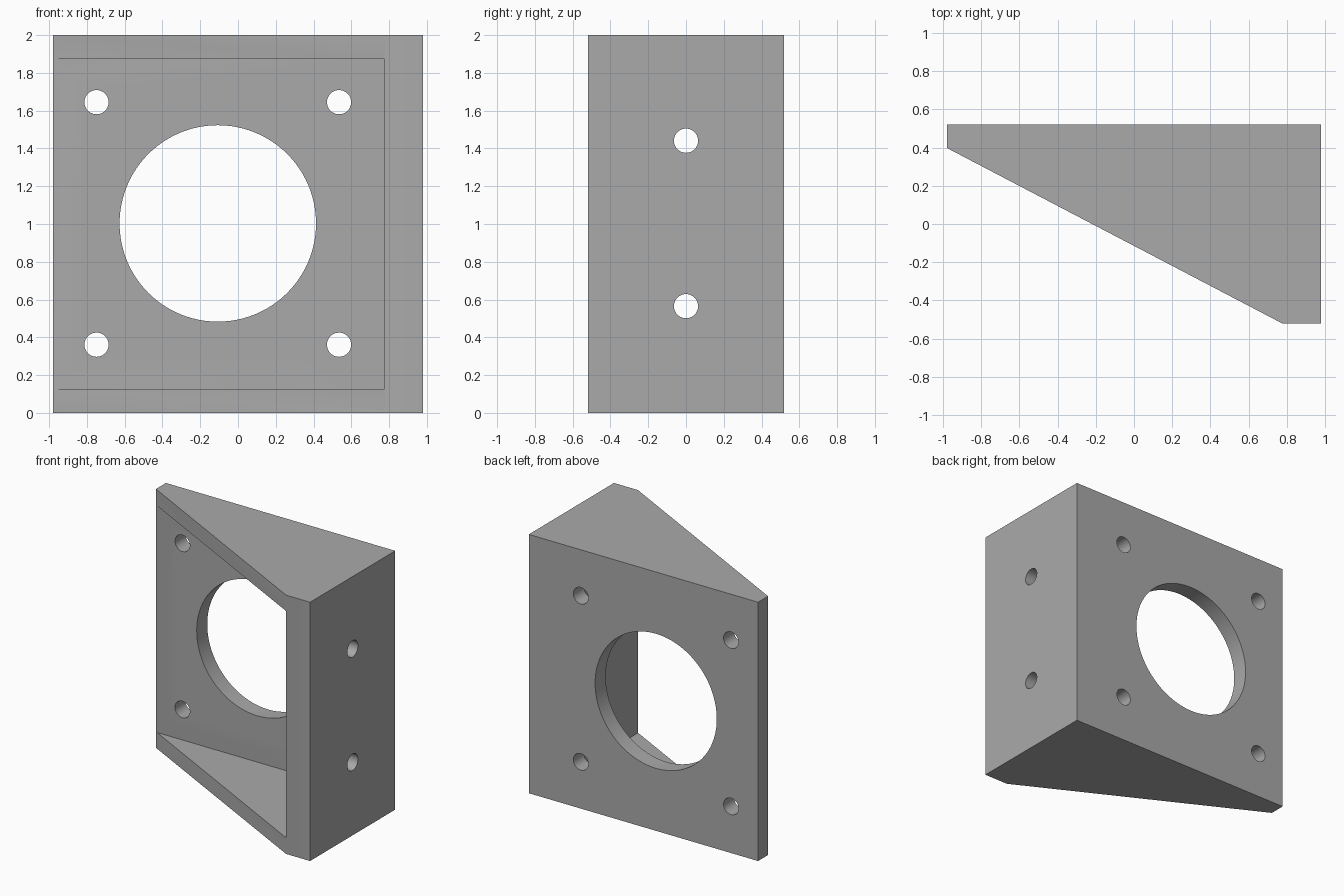
import bpy, bmesh
from math import pi
from mathutils import Matrix, Vector

if "Cube" in bpy.data.objects:
    bpy.data.objects.remove(bpy.data.objects["Cube"], do_unlink=True)

grey = bpy.data.materials.new("plain grey")
grey.use_nodes = True
color = (0.4, 0.4, 0.4, 1)
grey.diffuse_color = color
grey.node_tree.nodes["Principled BSDF"].inputs["Base Color"].default_value = color


def add_object(name, bm):
    bmesh.ops.recalc_face_normals(bm, faces=bm.faces)
    mesh = bpy.data.meshes.new(name)
    bm.to_mesh(mesh)
    bm.free()
    mesh.materials.append(grey)
    obj = bpy.data.objects.new(name, mesh)
    bpy.context.collection.objects.link(obj)
    return obj


def cut(target, name, bm):
    cutter = add_object(name, bm)
    cutter.hide_render = True
    cutter.hide_set(True)
    cutter.display_type = 'WIRE'
    mod = target.modifiers.new(name, 'BOOLEAN')
    mod.operation = 'DIFFERENCE'
    mod.solver = 'EXACT'
    mod.object = cutter
    return cutter


def drill(target, name, center, radius, depth, axis, sides):
    bm = bmesh.new()
    turn = Matrix.Rotation(pi / 2, 4, 'X' if axis == 'Y' else 'Y')
    bmesh.ops.create_cone(bm, cap_ends=True, segments=sides, radius1=radius,
                          radius2=radius, depth=depth,
                          matrix=Matrix.Translation(center) @ turn)
    return cut(target, name, bm)


# Bracket body: wedge profile extruded to full height
profile = [(-0.98, 0.52), (-0.98, 0.398), (0.775, -0.52), (0.98, -0.52), (0.98, 0.52)]
bm = bmesh.new()
base = bm.faces.new([bm.verts.new((x, y, 0)) for x, y in profile])
side = bmesh.ops.extrude_face_region(bm, geom=[base])
bmesh.ops.translate(bm, vec=(0, 0, 2),
                    verts=[v for v in side["geom"] if isinstance(v, bmesh.types.BMVert)])
bracket = add_object("motor_mount_bracket", bm)

# Open pocket between the two gussets
low, high = Vector((-1.5, -1, 0.125)), Vector((0.773, 0.391, 1.877))
bm = bmesh.new()
bmesh.ops.create_cube(bm, size=1, matrix=Matrix.Translation((low + high) / 2)
                      @ Matrix.Diagonal((high - low).to_4d()))
cutters = [cut(bracket, "pocket_cutter", bm)]

# Large bore and four screw holes through the back plate
cx, cz = -0.107, 1.003
cutters.append(drill(bracket, "bore_cutter", (cx, 0.45, cz), 0.52, 0.4, 'Y', 96))
for sx in (-1, 1):
    for sz in (-1, 1):
        cutters.append(drill(bracket, "plate_hole_cutter",
                             (cx + sx * 0.642, 0.45, cz + sz * 0.642), 0.064, 0.4, 'Y', 40))

# Two mounting holes through the side plate
for sz in (-1, 1):
    cutters.append(drill(bracket, "side_hole_cutter",
                         (0.875, 0, cz + sz * 0.438), 0.064, 0.5, 'X', 40))

# Apply the cuts, remove the cutters and shade the holes smooth
bpy.context.view_layer.objects.active = bracket
bracket.select_set(True)
for mod in list(bracket.modifiers):
    bpy.ops.object.modifier_apply(modifier=mod.name)
for cutter in cutters:
    bpy.data.objects.remove(cutter, do_unlink=True)
bpy.ops.object.shade_smooth_by_angle(angle=pi / 6)
